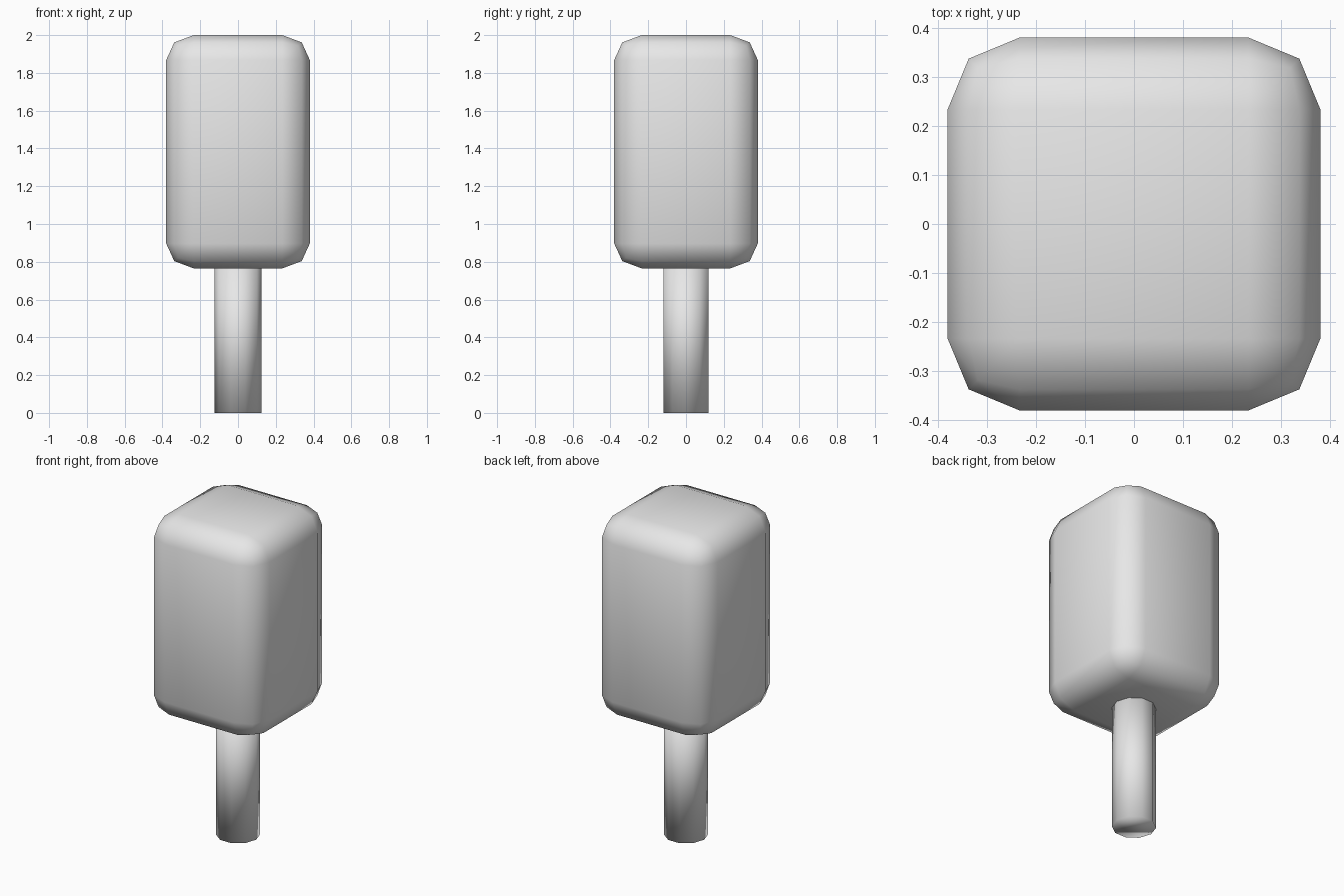
import bpy, bmesh
from math import pi
from mathutils import Matrix

cube = bpy.data.objects.get("Cube")
if cube:
    bpy.data.objects.remove(cube, do_unlink=True)

grey = bpy.data.materials.new("light_grey")
grey.use_nodes = True
colour = (0.8, 0.8, 0.8, 1)
grey.diffuse_color = colour
grey.node_tree.nodes["Principled BSDF"].inputs["Base Color"].default_value = colour


def add_part(name, bm):
    """Turn a bmesh into a smooth grey object."""
    for face in bm.faces:
        face.smooth = True
    mesh = bpy.data.meshes.new(name)
    bm.to_mesh(mesh)
    bm.free()
    mesh.materials.append(grey)
    obj = bpy.data.objects.new(name, mesh)
    bpy.context.collection.objects.link(obj)
    return obj


# Rounded block: bevelled box, slightly squashed in height
HALF, BOTTOM, TOP, SQUASH = 0.38, 0.765, 2.0, 0.9
bm = bmesh.new()
bmesh.ops.create_cube(bm, size=1)
bmesh.ops.scale(bm, vec=(2 * HALF, 2 * HALF, (TOP - BOTTOM) / SQUASH), verts=bm.verts)
bmesh.ops.bevel(bm, geom=bm.edges[:], offset=0.146, segments=2, profile=0.5,
                affect='EDGES')
bmesh.ops.scale(bm, vec=(1, 1, SQUASH), verts=bm.verts)
bmesh.ops.translate(bm, vec=(0, 0, (TOP + BOTTOM) / 2), verts=bm.verts)
add_part("head", bm)

# Ten-sided stick reaching just into the head, with corners on the x axis
LENGTH = 0.8
bm = bmesh.new()
bmesh.ops.create_cone(bm, cap_ends=True, segments=10, radius1=0.124, radius2=0.124,
                      depth=LENGTH, matrix=Matrix.Translation((0, 0, LENGTH / 2)))
bmesh.ops.rotate(bm, verts=bm.verts, matrix=Matrix.Rotation(pi / 2, 3, 'Z'))
add_part("handle", bm)
